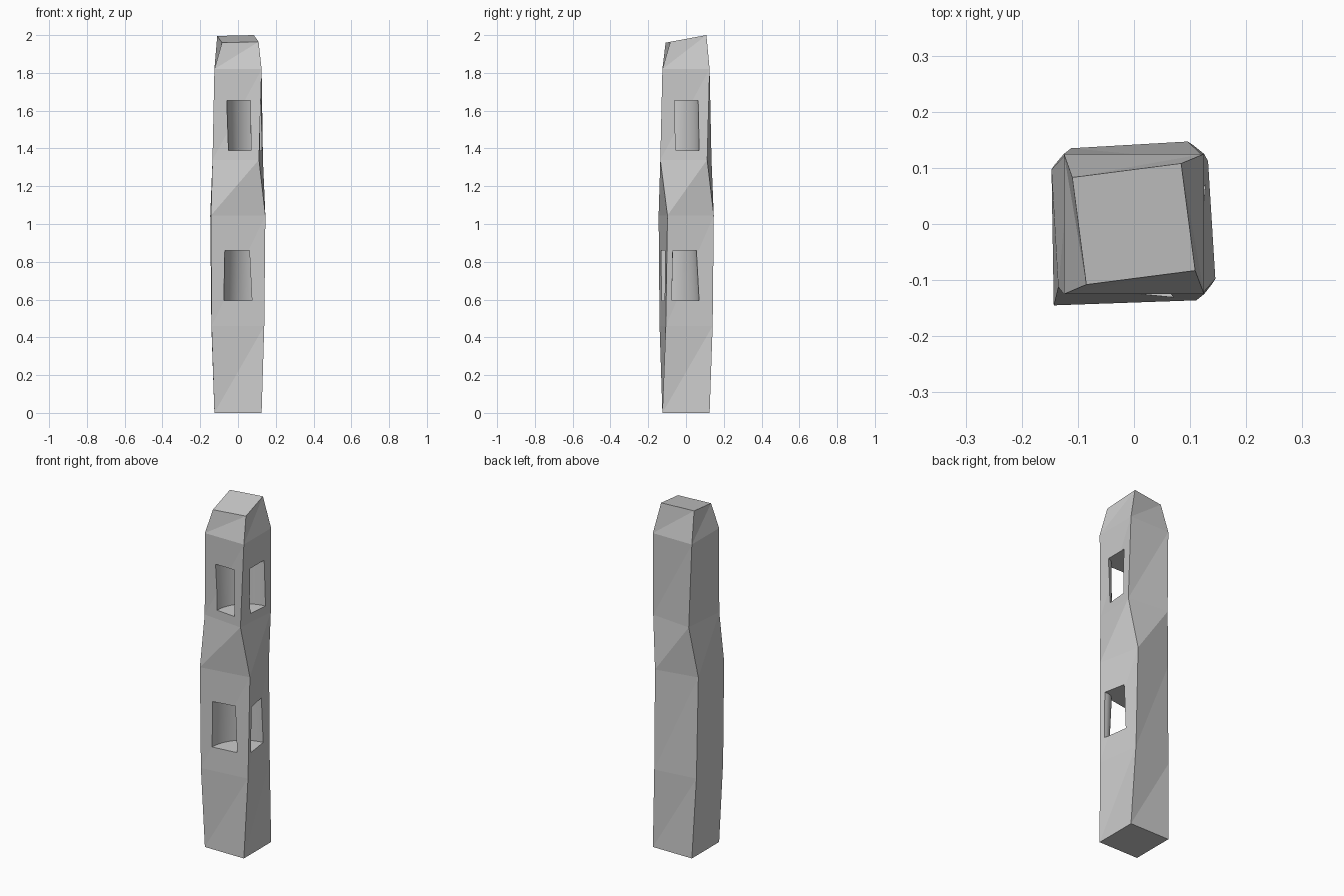
import bpy, bmesh
from math import cos, sin, pi

if "Cube" in bpy.data.objects:
    bpy.data.objects.remove(bpy.data.objects["Cube"])


def make_object(name, bm):
    bmesh.ops.recalc_face_normals(bm, faces=bm.faces)
    mesh = bpy.data.meshes.new(name)
    bm.to_mesh(mesh)
    bm.free()
    obj = bpy.data.objects.new(name, mesh)
    bpy.context.collection.objects.link(obj)
    return obj


def corners(z, pts):
    return [(x, y, z) for x, y in pts]


# Post: four-corner rings, starting front left and going anticlockwise
h = 0.125
square = [(-h, -h), (h, -h), (h, h), (-h, h)]
rings = [
    corners(0, square),
    corners(0.46, [(-.14, -.14), (.139, -.107), (.105, .141), (-.141, .106)]),
    corners(1.045, [(-.143, -.145), (.145, -.098), (.096, .147), (-.147, .097)]),
    corners(1.34, [(-.135, -.112), (.111, -.136), (.132, .112), (-.112, .135)]),
    corners(1.82, square),
    # slanted, twisted tip
    [(x, y, 1.98 + 0.185 * y) for x, y in
     [(-.085, -.108), (.109, -.083), (.084, .108), (-.11, .083)]],
]
bm = bmesh.new()
loops = [[bm.verts.new(p) for p in ring] for ring in rings]
bm.faces.new(loops[0][::-1])
bm.faces.new(loops[-1])
for lo, up in zip(loops, loops[1:]):
    for i in range(4):
        j = (i + 1) % 4
        bm.faces.new((lo[i], lo[j], up[j]))
        bm.faces.new((lo[i], up[j], up[i]))
post = make_object("corner_post", bm)


# Rail holes: bent tunnels from the front face round to the right face
def tunnel(name, z_low, z_high, low, high, steps=14):
    """low/high = (right inner, right outer, front inner, front outer) radii."""
    cx, cy = 0.13, -0.13

    def section(t):
        a = pi / 2 * (1 + max(0, min(1, t)))
        out = []
        for k, z, r in ((0, z_low, low), (1, z_low, low), (1, z_high, high), (0, z_high, high)):
            s = max(0, min(1, t))
            rad = r[k] * (1 - s) + r[k + 2] * s
            x, y = cx + rad * cos(a), cy + rad * sin(a)
            if t < 0:
                x = 0.25
            if t > 1:
                y = -0.25
            out.append((x, y, z))
        return out

    bm = bmesh.new()
    ts = [-1] + [i / steps for i in range(steps + 1)] + [2]
    secs = [[bm.verts.new(p) for p in section(t)] for t in ts]
    bm.faces.new(secs[0])
    bm.faces.new(secs[-1][::-1])
    for a, b in zip(secs, secs[1:]):
        for i in range(4):
            j = (i + 1) % 4
            f = bm.faces.new((a[i], a[j], b[j], b[i]))
            f.smooth = i in (1, 3)
    cutter = make_object(name, bm)
    cutter.hide_render = True
    cutter.hide_viewport = True
    cutter.display_type = 'WIRE'
    mod = post.modifiers.new(name, 'BOOLEAN')
    mod.operation = 'DIFFERENCE'
    mod.solver = 'EXACT'
    mod.object = cutter


tunnel("upper_rail_hole", 1.39, 1.655, (.08, .2, .06, .18), (.07, .195, .065, .19))
tunnel("lower_rail_hole", 0.595, 0.86, (.055, .2, .06, .205), (.06, .185, .075, .2))
